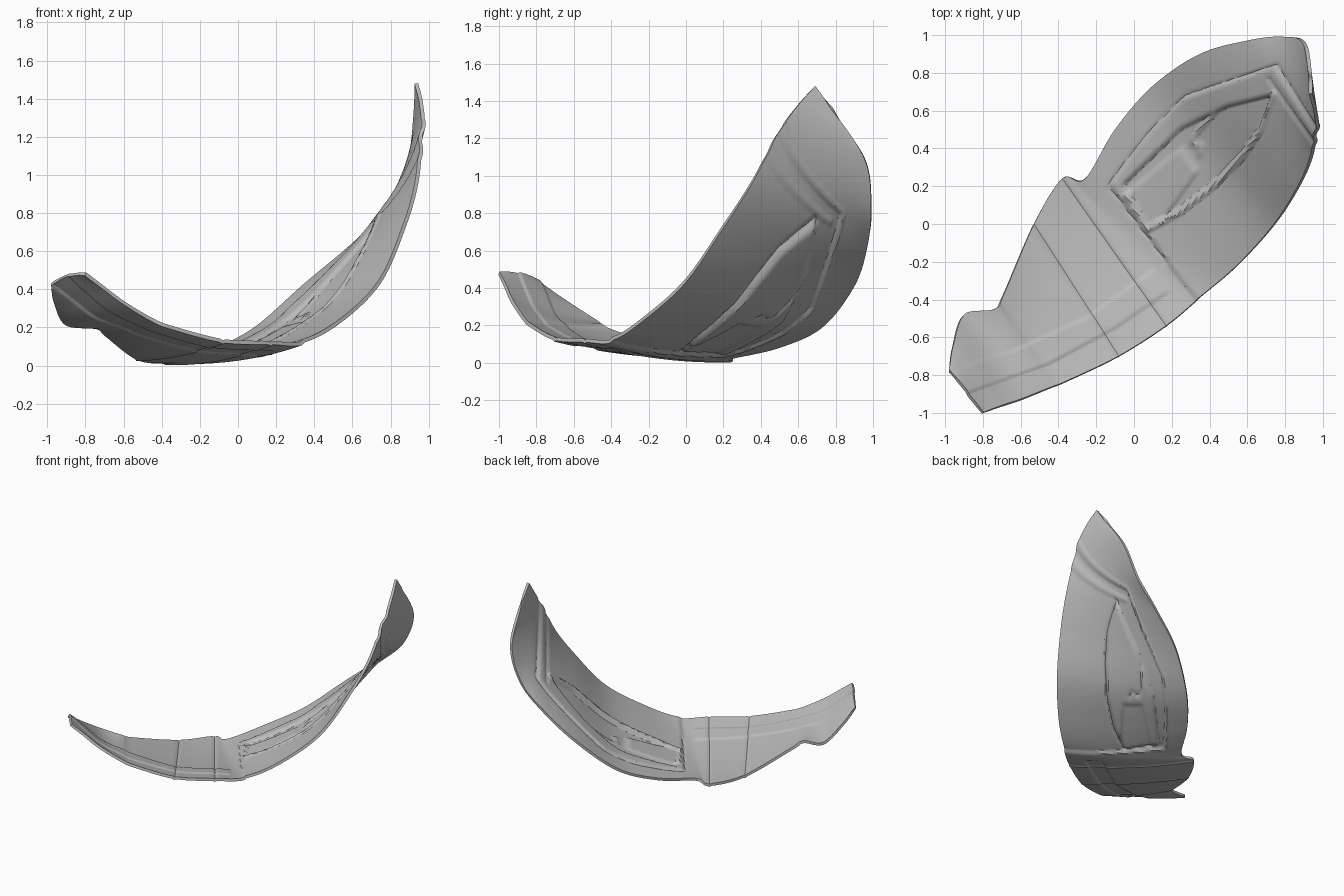
import bpy
import math
from mathutils import Vector

cube = bpy.data.objects.get("Cube")
if cube:
    bpy.data.objects.remove(cube, do_unlink=True)

# Rim stations: back edge point, front edge point, belly depth
STATIONS = [
    ((-.98, -.78, .42), (-.80, -1.0, .48), -.02),
    ((-.96, -.65, .33), (-.72, -.97, .42), .0),
    ((-.90, -.48, .22), (-.60, -.93, .33), .02),
    ((-.74, -.45, .20), (-.45, -.87, .24), .02),
    ((-.69, -.37, .16), (-.35, -.83, .20), .02),
    ((-.53, .0, .04), (-.08, -.70, .13), .02),
    ((-.38, .24, .02), (.17, -.54, .12), .03),
    ((-.26, .24, .03), (.35, -.39, .12), .03),
    ((-.10, .50, .09), (.55, -.22, .23), .02),
    ((.10, .73, .20), (.75, .0, .43), .02),
    ((.35, .90, .42), (.88, .20, .72), .02),
    ((.60, .97, .63), (.95, .36, .97), .01),
    ((.79, .99, .82), (.97, .50, 1.24), .0),
    ((.90, .96, 1.08), (.96, .60, 1.38), .0),
    ((.935, .78, 1.36), (.935, .69, 1.48), .0),
]
# Relief outlines, in plan
FRAME = [(1.2, .14), (.76, .84), (.28, .68), (.06, .46), (-.13, .21), (.18, -.2),
         (.42, -.5), (1.2, -.2)]
PANE = [(.75, .69), (.5, .63), (.25, .51), (-.06, .21), (.08, -.02), (.25, .07),
        (.43, .21), (.58, .36), (.68, .5)]
SLAB = [(-.05, .15), (.07, -.01), (.14, .01), (.34, .28), (.25, .4)]
STRIPE = [(-1.1, -.82), (-.65, -.68), (-.25, -.5), (.1, -.25), (.18, -.36),
          (-.1, -.55), (-.45, -.74), (-1.0, -.94)]
RAIL = PANE[4:] + PANE[:1]
TIP_SEAM = [(.73, .77), (.98, .42)]
FRAME_SEAM = [(1.0, .46), (.76, .84), (.28, .68), (.06, .46), (-.13, .21), (.18, -.2)]
JOINTS = [[(-.53, .0), (-.08, -.70)], [(-.38, .24), (.17, -.54)]]
HOOK = [(.43, .59), (.32, .47), (.31, .43), (.36, .41), (.35, .37)]
SPAN, ACROSS = 16, 96


def spline(a, b, c, d, t):
    return .5 * (2 * b + (c - a) * t + (2 * a - 5 * b + 4 * c - d) * t * t
                 + (3 * b - a - 3 * c + d) * t ** 3)


def rim(side):
    pts = [Vector(s[side]) if side < 2 else s[2] for s in STATIONS]
    pts = [pts[0] * 2 - pts[1]] + pts + [pts[-1] * 2 - pts[-2]]
    out = [spline(*pts[i:i + 4], k / SPAN)
           for i in range(len(pts) - 3) for k in range(SPAN)]
    return out + [pts[-2]]


def distance(x, y, line, closed=False):
    best = 9
    pairs = list(zip(line, line[1:]))
    if closed:
        pairs.append((line[-1], line[0]))
    for (ax, ay), (bx, by) in pairs:
        dx, dy = bx - ax, by - ay
        t = ((x - ax) * dx + (y - ay) * dy) / (dx * dx + dy * dy)
        t = min(1, max(0, t))
        best = min(best, math.hypot(x - ax - t * dx, y - ay - t * dy))
    return best


def inside(x, y, poly):
    hit = False
    for (ax, ay), (bx, by) in zip(poly, poly[1:] + poly[:1]):
        if (ay > y) != (by > y) and x < ax + (y - ay) * (bx - ax) / (by - ay):
            hit = not hit
    return hit


def plateau(x, y, poly, width=.012):
    d = distance(x, y, poly, True)
    t = .5 + (d if inside(x, y, poly) else -d) / (2 * width)
    t = min(1, max(0, t))
    return t * t * (3 - 2 * t)


def bump(x, y, line, width=.014):
    return max(0, 1 - (distance(x, y, line) / width) ** 2)


def relief(x, y):
    if x + y < -.1:
        h = .008 * plateau(x, y, STRIPE)
    else:
        h = .012 * plateau(x, y, FRAME) - .02 * plateau(x, y, PANE)
        h += .012 * plateau(x, y, SLAB) + .016 * bump(x, y, RAIL, .02)
        h += .01 * bump(x, y, HOOK) - .008 * bump(x, y, TIP_SEAM)
        h -= .008 * bump(x, y, FRAME_SEAM)
    return h - sum(.007 * bump(x, y, j) for j in JOINTS)


# Curved base sheet
back, front, belly = rim(0), rim(1), rim(2)
rows = []
for a, b, s in zip(back, front, belly):
    row = []
    for j in range(ACROSS + 1):
        v = j / ACROSS
        p = a.lerp(b, v)
        p.z -= 4 * s * v * (1 - v)
        row.append(p)
    rows.append(row)

# Press the relief into the sheet along its normals
verts = []
last = len(rows) - 1
for i, row in enumerate(rows):
    for j, p in enumerate(row):
        du = rows[min(last, i + 1)][j] - rows[max(0, i - 1)][j]
        dv = row[min(ACROSS, j + 1)] - row[max(0, j - 1)]
        verts.append(p + dv.cross(du).normalized() * relief(p.x, p.y))
w = ACROSS + 1
faces = [(i * w + j, i * w + j + 1, (i + 1) * w + j + 1, (i + 1) * w + j)
         for i in range(last) for j in range(ACROSS)]
mesh = bpy.data.meshes.new("curved_shell")
mesh.from_pydata(verts, [], faces)
shell = bpy.data.objects.new("curved_shell", mesh)
bpy.context.collection.objects.link(shell)

# Sheet thickness
solid = shell.modifiers.new("thickness", "SOLIDIFY")
solid.thickness = .02
solid.offset = 0

grey = bpy.data.materials.new("plain_grey")
grey.use_nodes = True
colour = (.5, .5, .5, 1)
grey.diffuse_color = colour
grey.node_tree.nodes["Principled BSDF"].inputs["Base Color"].default_value = colour
mesh.materials.append(grey)

bpy.context.view_layer.objects.active = shell
shell.select_set(True)
bpy.ops.object.modifier_apply(modifier="thickness")
bpy.ops.object.shade_smooth_by_angle(angle=math.radians(35))
